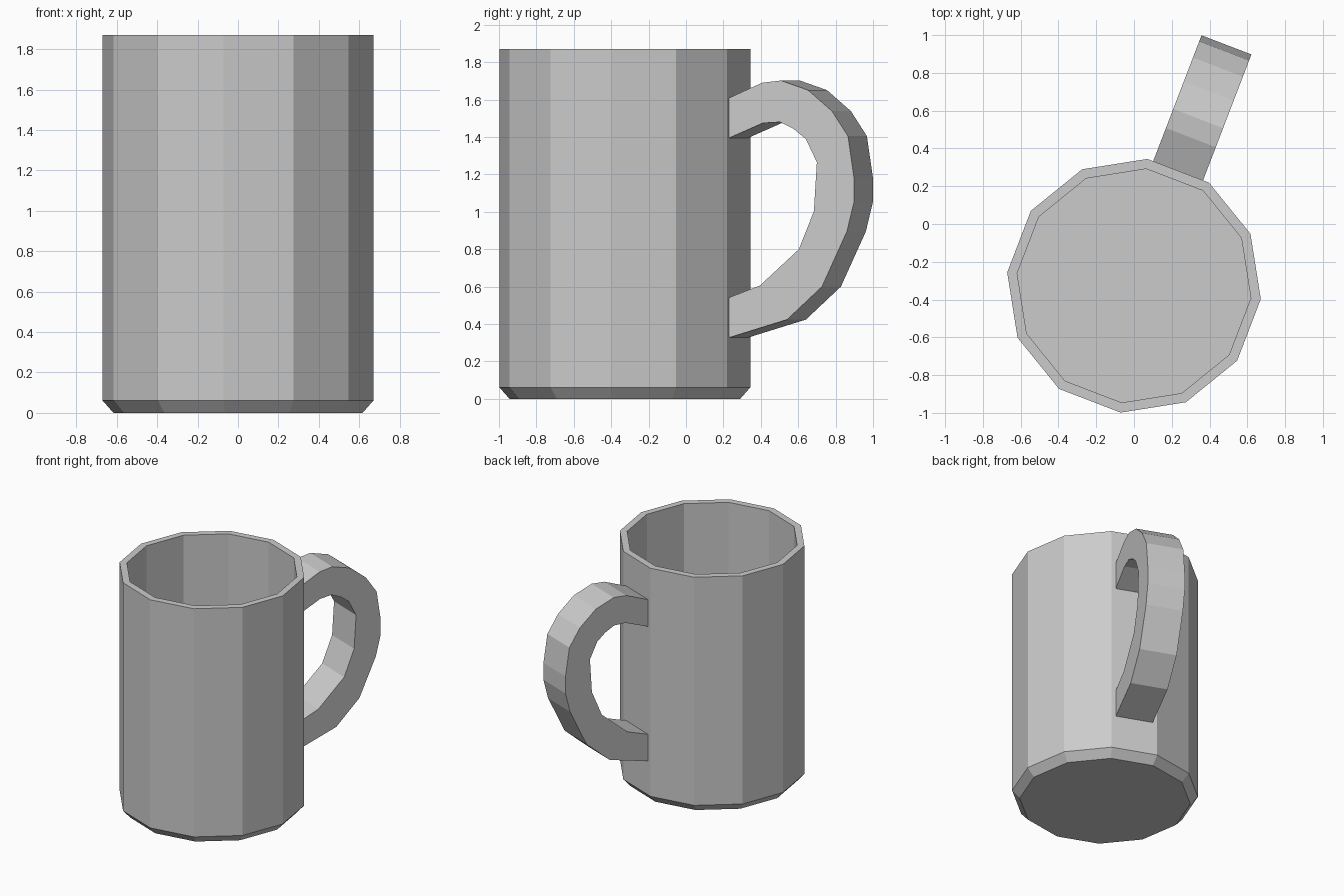
import bpy, bmesh
from math import cos, sin, radians
from mathutils import Vector

if "Cube" in bpy.data.objects:
    bpy.data.objects.remove(bpy.data.objects["Cube"])

CY = -0.327          # cup axis in y
SIDES = 12
START = radians(84)
OUT = radians(69)    # direction the handle points


def finish(bm, name):
    bmesh.ops.recalc_face_normals(bm, faces=bm.faces)
    mesh = bpy.data.meshes.new(name)
    bm.to_mesh(mesh)
    bm.free()
    obj = bpy.data.objects.new(name, mesh)
    bpy.context.collection.objects.link(obj)
    return obj


# Cup: 12-sided profile with chamfered foot, thin rim and inner floor
def make_cup(profile):
    bm = bmesh.new()
    rings = []
    for r, z in profile:
        angles = [START + radians(360 / SIDES) * i for i in range(SIDES)]
        rings.append([bm.verts.new((r * cos(a), CY + r * sin(a), z)) for a in angles])
    for lo, hi in zip(rings, rings[1:]):
        for i in range(SIDES):
            j = (i + 1) % SIDES
            bm.faces.new((lo[i], lo[j], hi[j], hi[i]))
    bm.faces.new(rings[0])
    bm.faces.new(rings[-1])
    return finish(bm, "cup_body")


make_cup([(0.62, 0), (0.675, 0.062), (0.675, 1.87), (0.622, 1.87), (0.622, 0.062)])


# Handle: flat outline (distance from cup axis, height) extruded sideways
outer = [(0.649, 1.608), (0.840, 1.69), (0.948, 1.702), (1.103, 1.651),
         (1.240, 1.539), (1.332, 1.405), (1.366, 1.185), (1.366, 1.051),
         (1.326, 0.895), (1.183, 0.60), (0.983, 0.424), (0.649, 0.327)]
inner = [(0.649, 0.541), (0.828, 0.606), (1.051, 0.80), (1.137, 1.003),
         (1.154, 1.265), (1.091, 1.389), (1.022, 1.443), (0.943, 1.48),
         (0.845, 1.475), (0.649, 1.394)]

bm = bmesh.new()
along = Vector((cos(OUT), sin(OUT), 0))
side = Vector((sin(OUT), -cos(OUT), 0))
axis = Vector((0, CY, 0))
width = 0.283
verts = [bm.verts.new(axis + along * s - side * width / 2 + Vector((0, 0, z)))
         for s, z in outer + inner]
face = bm.faces.new(verts)
ext = bmesh.ops.extrude_face_region(bm, geom=[face], use_keep_orig=True)
moved = [g for g in ext["geom"] if isinstance(g, bmesh.types.BMVert)]
bmesh.ops.translate(bm, verts=moved, vec=side * width)
finish(bm, "handle")
